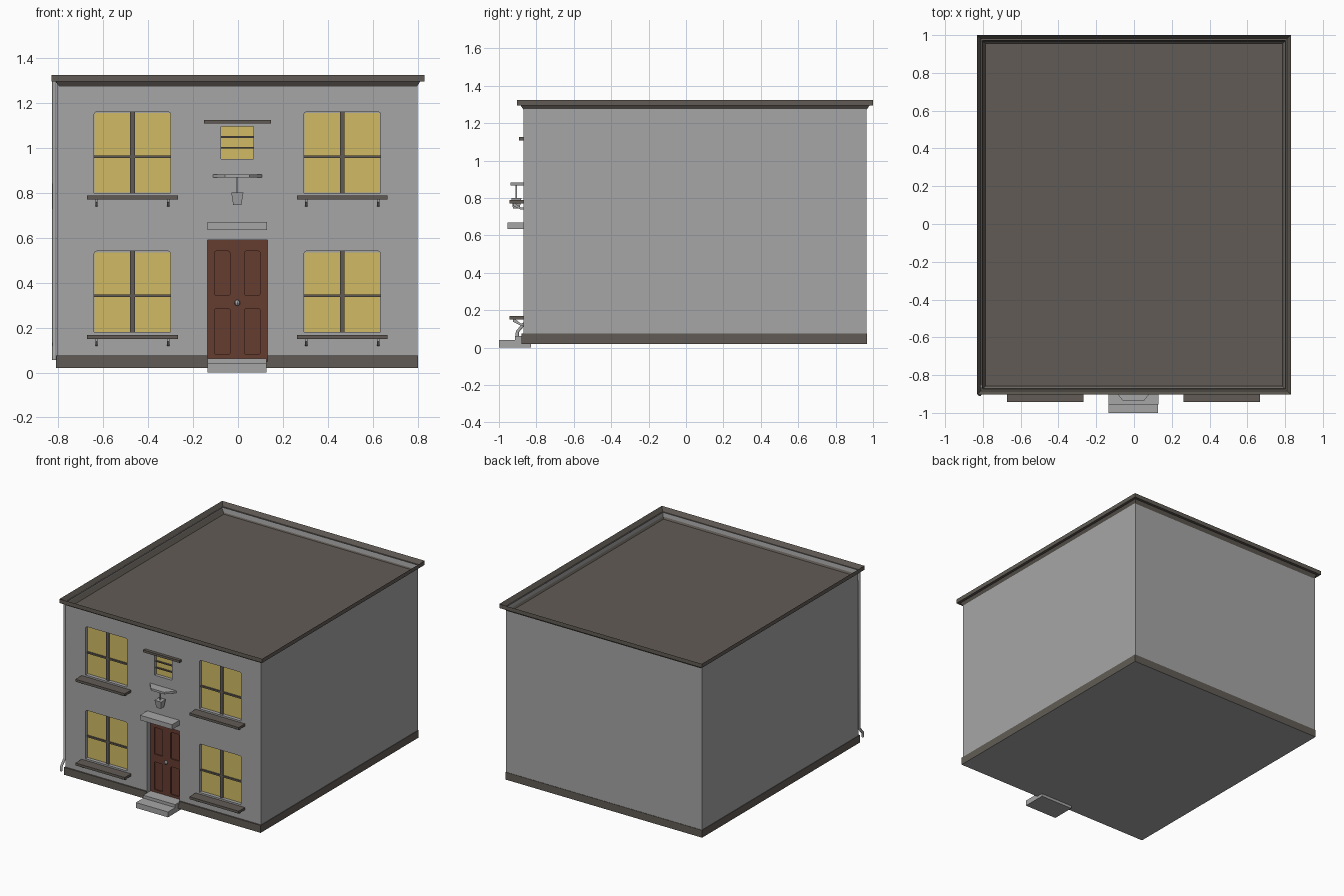
import bpy, bmesh, math
from mathutils import Matrix, Vector

cube = bpy.data.objects.get("Cube")
if cube:
    bpy.data.objects.remove(cube, do_unlink=True)


def material(name, r, g, b):
    m = bpy.data.materials.new(name)
    m.use_nodes = True
    m.diffuse_color = (r, g, b, 1)
    m.node_tree.nodes["Principled BSDF"].inputs["Base Color"].default_value = (r, g, b, 1)
    return m


STONE = material("grey stone", 0.38, 0.38, 0.38)
TRIM = material("dark trim", 0.12, 0.105, 0.09)
GLASS = material("yellow glass", 0.64, 0.5, 0.13)
WOOD = material("brown wood", 0.13, 0.045, 0.03)

WALL = -0.87   # front wall plane
DOOR = -0.83   # door leaf plane
CX = -0.003    # centre line of the front


def finish(name, bm, *mats):
    bmesh.ops.recalc_face_normals(bm, faces=bm.faces)
    mesh = bpy.data.meshes.new(name)
    bm.to_mesh(mesh)
    bm.free()
    ob = bpy.data.objects.new(name, mesh)
    bpy.context.collection.objects.link(ob)
    for m in mats:
        mesh.materials.append(m)
    return ob


def box_mesh(x, y, z):
    bm = bmesh.new()
    bmesh.ops.create_cube(bm, size=1)
    lo, hi = Vector((x[0], y[0], z[0])), Vector((x[1], y[1], z[1]))
    for v in bm.verts:
        v.co = Vector([lo[i] if v.co[i] < 0 else hi[i] for i in range(3)])
    return bm


def box(name, x, y, z, *mats):
    return finish(name, box_mesh(x, y, z), *mats)


def span(centre, half):
    return (centre - half, centre + half)


def face_towards(bm, z):
    bm.normal_update()
    return [f for f in bm.faces if f.normal.z * z > 0.9]


def prism(name, points, direction, mat):
    """Extrude a flat outline along a direction."""
    bm = bmesh.new()
    face = bm.faces.new([bm.verts.new(p) for p in points])
    ext = bmesh.ops.extrude_face_region(bm, geom=[face])["geom"]
    bmesh.ops.translate(bm, vec=direction, verts=[g for g in ext if isinstance(g, bmesh.types.BMVert)])
    return finish(name, bm, mat)


def cutter(x, y, z, round_off=0.0, top_only=False):
    """Hidden box with its front-to-back edges rounded."""
    bm = box_mesh(x, y, z)
    if round_off:
        mid = sum(z) / 2
        edges = [e for e in bm.edges
                 if abs(e.verts[0].co.y - e.verts[1].co.y) > 0.001
                 and (not top_only or e.verts[0].co.z > mid)]
        bmesh.ops.bevel(bm, geom=edges, offset=round_off, segments=2, profile=0.5, affect="EDGES")
    ob = finish("cutter", bm)
    ob.hide_render = True
    return ob


def carve(target, cutters):
    bpy.context.view_layer.objects.active = target
    for c in cutters:
        mod = target.modifiers.new("opening", "BOOLEAN")
        mod.operation = "DIFFERENCE"
        mod.solver = "EXACT"
        mod.object = c
        bpy.ops.object.modifier_apply(modifier=mod.name)


# Wall shell, with a sunken top that the roof tray sits in
bm = box_mesh((-0.806, 0.798), (WALL, 0.965), (0.022, 1.298))
top = face_towards(bm, 1)
bmesh.ops.inset_region(bm, faces=top, thickness=0.012)
bmesh.ops.translate(bm, vec=(0, 0, -0.08), verts=top[0].verts)
walls = finish("walls", bm, STONE)

# Plinth band, with a grey underside
bm = box_mesh((-0.81, 0.802), (-0.88, 0.968), (0.02, 0.075))
for f in face_towards(bm, -1):
    f.material_index = 1
plinth = finish("plinth", bm, TRIM, STONE)

# Overhanging cornice with the sunken flat roof
bm = box_mesh((-0.83, 0.83), (-0.903, 1.0), (1.295, 1.325))
top = face_towards(bm, 1)
bmesh.ops.inset_region(bm, faces=top, thickness=0.063)
bmesh.ops.translate(bm, vec=(0, 0, -0.07), verts=top[0].verts)
under = [f for f in face_towards(bm, -1) if f.calc_center_median().z > 1.29]
bmesh.ops.inset_region(bm, faces=under, thickness=0.04)
bmesh.ops.delete(bm, geom=under, context="FACES")
finish("roof", bm, TRIM)

# Openings in the front
window_spots = [(CX + side * 0.467, z, side) for side in (-1, 1) for z in (0.18, 0.80)]
recess = (WALL - 0.05, WALL + 0.03)
small_x, small_z = (-0.075, 0.07), (0.95, 1.095)
door_x, door_z = (-0.135, 0.131), (0.05, 0.59)
cuts = [cutter(span(x, 0.17), recess, (z, z + 0.36), 0.01, True) for x, z, s in window_spots]
cuts.append(cutter(small_x, recess, small_z))
door_cut = cutter(door_x, (WALL - 0.05, DOOR + 0.02), door_z)
carve(walls, cuts + [door_cut])
carve(plinth, [door_cut])

# Windows: panes, glazing bars, sills and sill brackets
pane_y = (WALL + 0.024, WALL + 0.031)
bar_y = (WALL + 0.014, WALL + 0.027)
for x, z, side in window_spots:
    name = ("left" if side > 0 else "right") + ("_upper" if z > 0.5 else "_lower")
    box(name + "_window_pane", span(x, 0.169), pane_y, (z + 0.001, z + 0.355), GLASS)
    box(name + "_window_post", span(x, 0.011), bar_y, (z, z + 0.36), TRIM)
    box(name + "_window_crossbar", span(x, 0.17), bar_y, span(z + 0.161, 0.006), TRIM)
    box(name + "_sill", span(x, 0.202), (-0.943, WALL + 0.005), (z - 0.03, z - 0.012), TRIM)
    for s in (-1, 1):
        bx = x + s * 0.16 - 0.005
        outline = [(-0.925, -0.03), (-0.925, -0.042), (-0.885, -0.062),
                   (WALL + 0.005, -0.062), (WALL + 0.005, -0.052), (-0.885, -0.05), (-0.91, -0.03)]
        prism(name + "_sill_bracket", [(bx, y, z + dz) for y, dz in outline], (0.01, 0, 0), STONE)

# Small window above the door, with its lintel
box("small_window_pane", small_x, pane_y, small_z, GLASS)
for z in (1.0, 1.048):
    box("small_window_bar", small_x, bar_y, span(z, 0.004), TRIM)
box("small_window_lintel", span(CX, 0.149), (-0.893, WALL + 0.005), (1.108, 1.125), TRIM)

# Door leaf with four sunken panels and a knob
door = box("door", door_x, (DOOR, DOOR + 0.021), door_z, WOOD)
panels = [cutter(span(CX + s * 0.067, 0.034), (DOOR - 0.02, DOOR + 0.008), z, 0.007)
          for s in (-1, 1) for z in ((0.08, 0.285), (0.343, 0.54))]
carve(door, panels)
bm = bmesh.new()
bmesh.ops.create_uvsphere(bm, u_segments=8, v_segments=6, radius=0.013,
                          matrix=Matrix.Translation((CX, DOOR - 0.01, 0.31)))
finish("door_knob", bm, STONE)

# Door hood and two steps
box("door_hood", span(CX, 0.132), (-0.955, WALL + 0.005), (0.634, 0.67), STONE)
box("lower_step", span(-0.005, 0.131), (-1.0, DOOR), (0.0, 0.04), STONE)
box("upper_step", span(-0.005, 0.131), (-0.915, DOOR), (0.038, 0.062), STONE)

# Lantern hanging from a tapered shelf
shelf = [(-0.113, WALL + 0.005), (0.113, WALL + 0.005), (0.055, -0.937), (-0.055, -0.937)]
prism("lantern_shelf", [(CX + x, y, 0.867) for x, y in shelf], (0, 0, 0.015), STONE)
box("lantern_stem", span(CX, 0.004), span(-0.907, 0.004), (0.795, 0.87), STONE)
bm = bmesh.new()
bmesh.ops.create_cone(bm, cap_ends=True, segments=4, radius1=0.018 * math.sqrt(2),
                      radius2=0.027 * math.sqrt(2), depth=0.056,
                      matrix=Matrix.Translation((CX, -0.907, 0.773)) @ Matrix.Rotation(math.pi / 4, 4, "Z"))
finish("lantern", bm, STONE)

# Drainpipe down the front corner, kicking forward at its foot
curve = bpy.data.curves.new("drainpipe", "CURVE")
curve.dimensions = "3D"
curve.bevel_depth = 0.01
curve.bevel_resolution = 1
curve.use_fill_caps = True
path = [(-0.859, 1.296), (-0.859, 0.135), (-0.902, 0.085), (-0.902, 0.055)]
line = curve.splines.new("POLY")
line.points.add(len(path) - 1)
for p, (y, z) in zip(line.points, path):
    p.co = (-0.817, y, z, 1)
pipe = bpy.data.objects.new("drainpipe", curve)
bpy.context.collection.objects.link(pipe)
curve.materials.append(STONE)

# Remove the cutters once the openings are made
for c in cuts + [door_cut] + panels:
    bpy.data.objects.remove(c, do_unlink=True)
